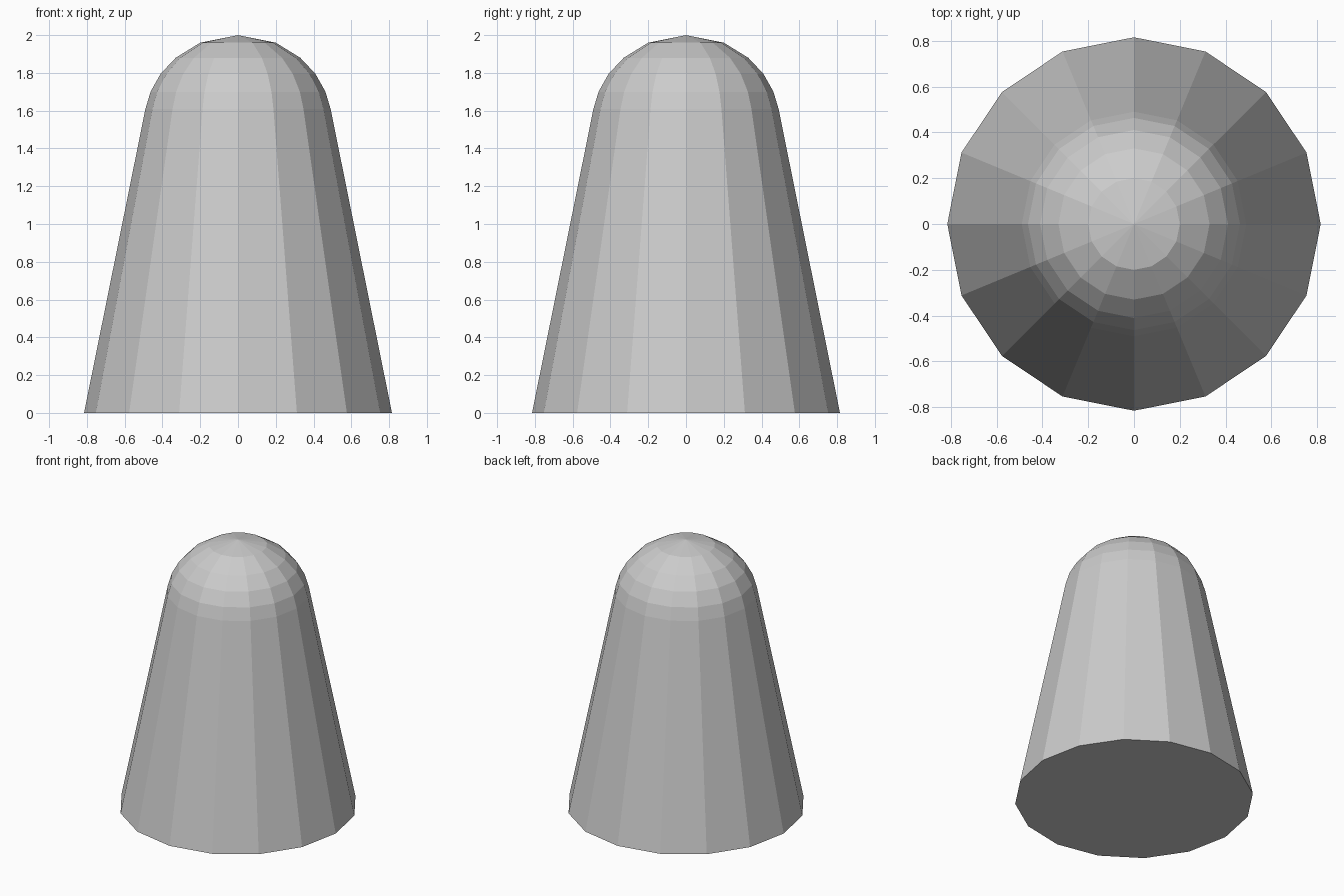
import bpy, bmesh
from math import sin, cos, tau

if "Cube" in bpy.data.objects:
    bpy.data.objects.remove(bpy.data.objects["Cube"])

SIDES = 16
# (radius, height) from the base up to the rounded tip
PROFILE = [(0.815, 0.0), (0.49, 1.61), (0.463, 1.70), (0.41, 1.795),
           (0.33, 1.88), (0.2, 1.96)]

bm = bmesh.new()
rings = [[bm.verts.new((r * cos(tau * i / SIDES), r * sin(tau * i / SIDES), z))
          for i in range(SIDES)] for r, z in PROFILE]
tip = bm.verts.new((0, 0, 2.0))

# flat base
bm.faces.new(rings[0][::-1])

# tapered wall and dome bands, then the tip fan
for i in range(SIDES):
    j = (i + 1) % SIDES
    for low, high in zip(rings, rings[1:]):
        bm.faces.new((low[i], low[j], high[j], high[i]))
    bm.faces.new((rings[-1][i], rings[-1][j], tip))

mesh = bpy.data.meshes.new("rounded_cone")
bm.to_mesh(mesh)
bm.free()
bpy.context.collection.objects.link(bpy.data.objects.new("rounded_cone", mesh))
